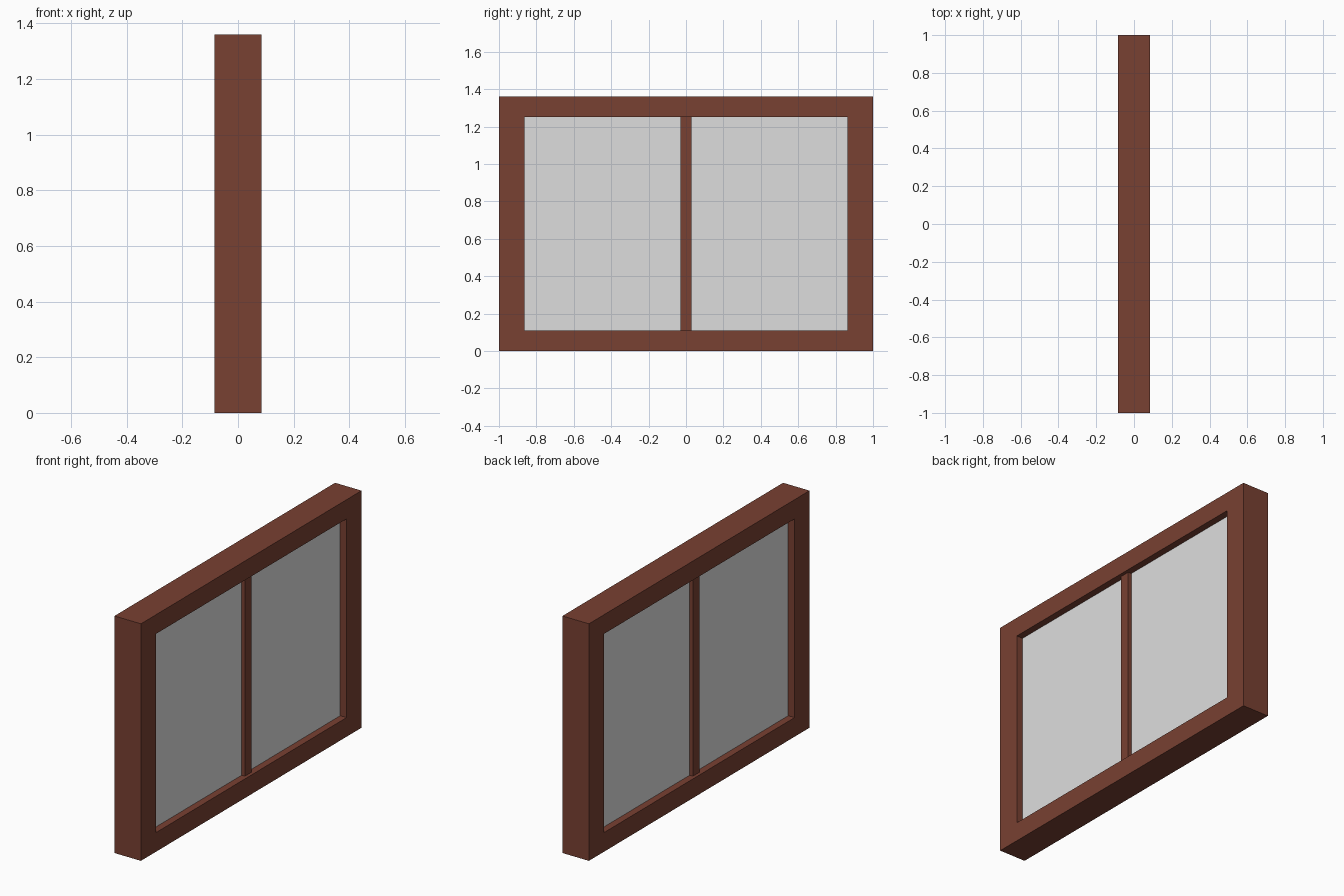
import bpy
import bmesh

cube = bpy.data.objects.get("Cube")
if cube:
    bpy.data.objects.remove(cube, do_unlink=True)


def material(name, color):
    mat = bpy.data.materials.new(name)
    mat.use_nodes = True
    mat.diffuse_color = color
    mat.node_tree.nodes["Principled BSDF"].inputs["Base Color"].default_value = color
    return mat


def finish(name, bm, mat):
    mesh = bpy.data.meshes.new(name)
    bmesh.ops.recalc_face_normals(bm, faces=bm.faces[:])
    bm.to_mesh(mesh)
    bm.free()
    mesh.materials.append(mat)
    obj = bpy.data.objects.new(name, mesh)
    bpy.context.collection.objects.link(obj)
    return obj


def box(name, size, center, mat):
    bm = bmesh.new()
    bmesh.ops.create_cube(bm, size=1)
    bmesh.ops.scale(bm, vec=size, verts=bm.verts)
    bmesh.ops.translate(bm, vec=center, verts=bm.verts)
    return finish(name, bm, mat)


wood = material("reddish brown wood", (0.19, 0.052, 0.032, 1))
pane = material("pale grey glass", (0.73, 0.73, 0.73, 1))

HEIGHT, DEPTH = 1.36, 0.168
OPEN_Y, LOW, HIGH = 0.864, 0.11, 1.25
MID, OPEN_H = (LOW + HIGH) / 2, HIGH - LOW

# Frame: rectangular ring, extruded through its depth
bm = bmesh.new()


def loop(half, low, high):
    corners = [(-half, low), (half, low), (half, high), (-half, high)]
    return [bm.verts.new((-DEPTH / 2, y, z)) for y, z in corners]


outer, inner = loop(1, 0, HEIGHT), loop(OPEN_Y, LOW, HIGH)
for i in range(4):
    j = (i + 1) % 4
    bm.faces.new((outer[i], outer[j], inner[j], inner[i]))
ring = bmesh.ops.extrude_face_region(bm, geom=bm.faces[:])
moved = [v for v in ring["geom"] if isinstance(v, bmesh.types.BMVert)]
bmesh.ops.translate(bm, vec=(DEPTH, 0, 0), verts=moved)
finish("window_frame", bm, wood)

# Centre bar, slightly recessed from the frame
BAR = 0.06
box("centre_bar", (0.13, BAR, OPEN_H), (0, 0, MID), wood)

# Panes on both sides of the bar
width = OPEN_Y - BAR / 2
for name, side in (("front_pane", -1), ("back_pane", 1)):
    box(name, (0.088, width, OPEN_H), (0, side * (BAR / 2 + width / 2), MID), pane)
